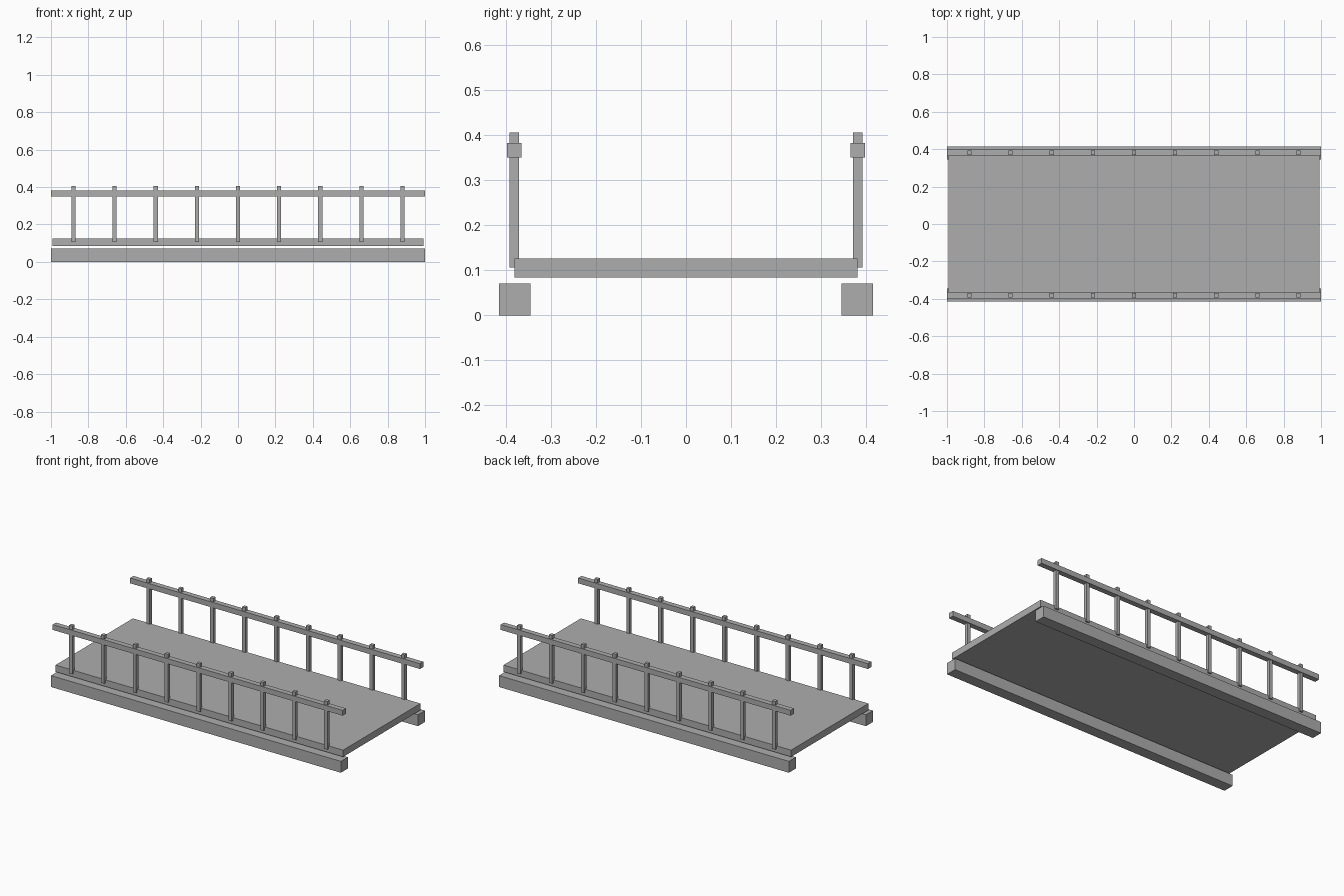
import bpy
import bmesh
from mathutils import Matrix, Vector

if "Cube" in bpy.data.objects:
    bpy.data.objects.remove(bpy.data.objects["Cube"])

grey = bpy.data.materials.new("plain grey")
grey.diffuse_color = (0.42, 0.42, 0.42, 1.0)
grey.use_nodes = True
grey.node_tree.nodes["Principled BSDF"].inputs["Base Color"].default_value = grey.diffuse_color


def boxes(name, items):
    """One object made of boxes, each given as (centre, size)."""
    bm = bmesh.new()
    for centre, size in items:
        m = Matrix.Translation(centre) @ Matrix.Diagonal(Vector((*size, 1.0)))
        bmesh.ops.create_cube(bm, size=1.0, matrix=m)
    mesh = bpy.data.meshes.new(name)
    bm.to_mesh(mesh)
    bm.free()
    mesh.materials.append(grey)
    obj = bpy.data.objects.new(name, mesh)
    bpy.context.collection.objects.link(obj)
    return obj


# Walkway slab
boxes("deck", [((0, 0, 0.105), (1.984, 0.762, 0.042))])

for side, s in (("front", -1), ("back", 1)):
    # Support beam below the deck edge
    boxes(side + "_beam", [((0, s * 0.38, 0.0355), (2.0, 0.069, 0.071))])
    # Nine railing posts
    boxes(side + "_posts", [((i * 0.22, s * 0.381, 0.256), (0.022, 0.022, 0.30))
                            for i in range(-4, 5)])
    # Handrail
    boxes(side + "_handrail", [((0, s * 0.381, 0.366), (2.0, 0.033, 0.033))])
